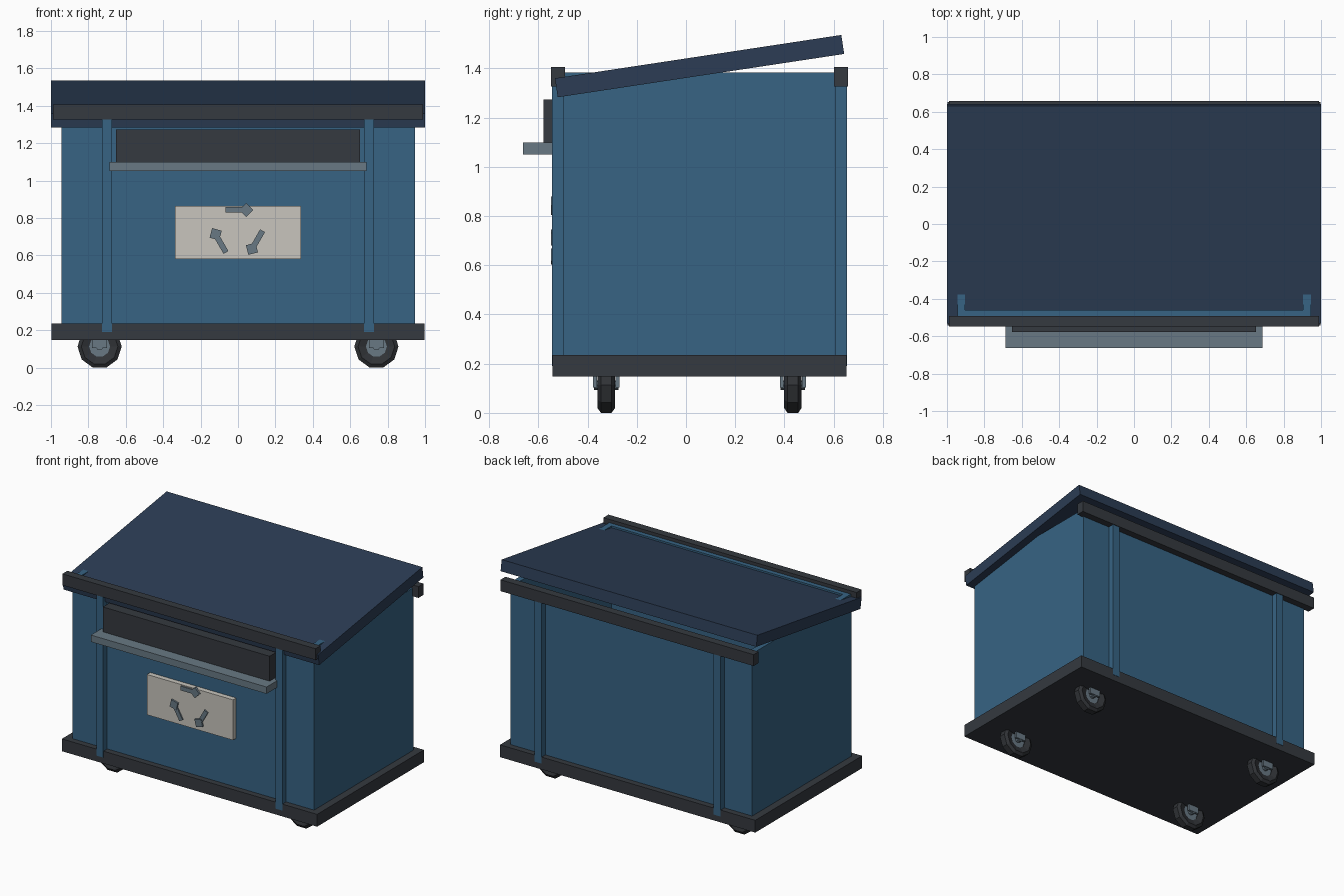
import bpy, bmesh, math
from mathutils import Matrix, Vector

cube = bpy.data.objects.get("Cube")
if cube:
    bpy.data.objects.remove(cube, do_unlink=True)


def material(name, rgb):
    m = bpy.data.materials.new(name)
    m.use_nodes = True
    m.diffuse_color = (*rgb, 1)
    bsdf = next(n for n in m.node_tree.nodes if n.type == 'BSDF_PRINCIPLED')
    bsdf.inputs["Base Color"].default_value = (*rgb, 1)
    return m


BLUE = material("bin blue", (0.038, 0.126, 0.23))
NAVY = material("lid navy", (0.025, 0.046, 0.09))
DARK = material("dark trim", (0.035, 0.041, 0.05))
RUBBER = material("wheel rubber", (0.03, 0.033, 0.038))
GREY = material("steel grey", (0.14, 0.19, 0.23))
CREAM = material("sign cream", (0.58, 0.56, 0.51))


def finish(name, bm, mat):
    bmesh.ops.recalc_face_normals(bm, faces=bm.faces)
    me = bpy.data.meshes.new(name)
    bm.to_mesh(me)
    bm.free()
    me.materials.append(mat)
    ob = bpy.data.objects.new(name, me)
    bpy.context.collection.objects.link(ob)
    return ob


def box_mesh(x, y, z, turn=None):
    """Box from (min, max) ranges, optionally turned about its own centre."""
    bm = bmesh.new()
    size = [b - a for a, b in (x, y, z)]
    centre = Vector([(a + b) / 2 for a, b in (x, y, z)])
    mat = Matrix.Translation(centre) @ (turn or Matrix()) @ Matrix.Diagonal((*size, 1))
    bmesh.ops.create_cube(bm, size=1, matrix=mat)
    return bm


def box(name, x, y, z, mat, turn=None):
    return finish(name, box_mesh(x, y, z, turn), mat)


def lathe(name, profile, sides, centre, mat, closed=True):
    """Turn an (radius, y) profile about the y axis."""
    bm = bmesh.new()
    rings = []
    for i in range(sides):
        a = 2 * math.pi * i / sides
        rings.append([bm.verts.new((centre[0] + r * math.cos(a), centre[1] + y,
                                    centre[2] + r * math.sin(a))) for r, y in profile])
    n = len(profile)
    for i, ring in enumerate(rings):
        nxt = rings[(i + 1) % sides]
        for j in range(n if closed else n - 1):
            k = (j + 1) % n
            bm.faces.new((ring[j], ring[k], nxt[k], nxt[j]))
    if not closed:
        bm.faces.new([r[0] for r in rings])
        bm.faces.new([r[-1] for r in rings])
    return finish(name, bm, mat)


MID = 0.055  # depth centre of the bin

# Base platform
box("base", (-0.998, 0.998), (-0.542, 0.652), (0.148, 0.235), DARK)

# Open-topped bin body: inset the top face and sink it
bm = box_mesh((-0.945, 0.945), (-0.5, 0.61), (0.235, 1.383))
top = max(bm.faces, key=lambda f: f.calc_center_median().z)
bmesh.ops.inset_region(bm, faces=[top], thickness=0.058)
sunk = bmesh.ops.extrude_face_region(bm, geom=[top])
bmesh.ops.translate(bm, vec=(0, 0, -1.08),
                    verts=[v for v in sunk["geom"] if isinstance(v, bmesh.types.BMVert)])
if top.is_valid:
    bm.faces.remove(top)
finish("bin_body", bm, BLUE)

# Tilted lid
tilt = math.radians(8.6)
length, lid_y, lid_z = 1.177, 0.055, 1.409
box("lid", (-1, 1), (lid_y - length / 2, lid_y + length / 2), (lid_z - 0.039, lid_z + 0.039),
    NAVY, Matrix.Rotation(tilt, 4, 'X'))

# Top rails and vertical straps, front and back
for side, label in ((-1, "front"), (1, "back")):
    def span(a, b):
        return tuple(sorted((MID + side * a, MID + side * b)))
    box(label + "_rail", (-0.99, 0.99), span(0.547, 0.603), (1.326, 1.406), DARK)
    for sx, hand in ((-1, "right"), (1, "left")):
        x = sx * 0.7
        box(f"{label}_{hand}_strap", (x - 0.027, x + 0.027), span(0.55, 0.599),
            (0.19, 1.34), BLUE)

# Deposit hatch and shelf
box("hatch", (-0.652, 0.652), (-0.578, -0.49), (1.07, 1.274), DARK)
box("shelf", (-0.687, 0.687), (-0.662, -0.49), (1.05, 1.098), GREY)

# Sign with three chasing arrows
box("sign", (-0.336, 0.336), (-0.536, -0.49), (0.58, 0.865), CREAM)
for i in range(3):
    turn = Matrix.Rotation(-i * math.tau / 3, 4, 'Y')
    for name, dx, dz, w, h, front, angle in (
            ("arrow_bar", -0.013, 0.113, 0.108, 0.03, -0.545, 0),
            ("arrow_head", 0.045, 0.112, 0.053, 0.053, -0.548, math.pi / 4)):
        p = turn @ Vector((dx, 0, dz))
        z = 0.73 + p.z
        box(f"{name}_{i + 1}", (p.x - w / 2, p.x + w / 2), (front, -0.53),
            (z - h / 2, z + h / 2), GREY, turn @ Matrix.Rotation(angle, 4, 'Y'))

# Casters
tyre = [(0.056, -0.022), (0.098, -0.035), (0.118, -0.022),
        (0.118, 0.022), (0.098, 0.035), (0.056, 0.022)]
hub = [(0.058, -0.018), (0.058, 0.018)]
axle = [(0.02, -0.05), (0.02, 0.05)]
for sx, hand in ((-1, "right"), (1, "left")):
    for sy, end in ((-1, "front"), (1, "back")):
        c = (sx * 0.74, MID + sy * 0.379, 0.1125)
        tag = f"{end}_{hand}_"
        lathe(tag + "tyre", tyre, 10, c, RUBBER)
        lathe(tag + "hub", hub, 10, c, GREY, closed=False)
        lathe(tag + "axle", axle, 8, c, GREY, closed=False)
        for s, n in ((-1, "a"), (1, "b")):
            y = c[1] + s * 0.045
            box(f"{tag}bracket_{n}", (c[0] - 0.04, c[0] + 0.04), (y - 0.008, y + 0.008),
                (0.104, 0.155), GREY)
